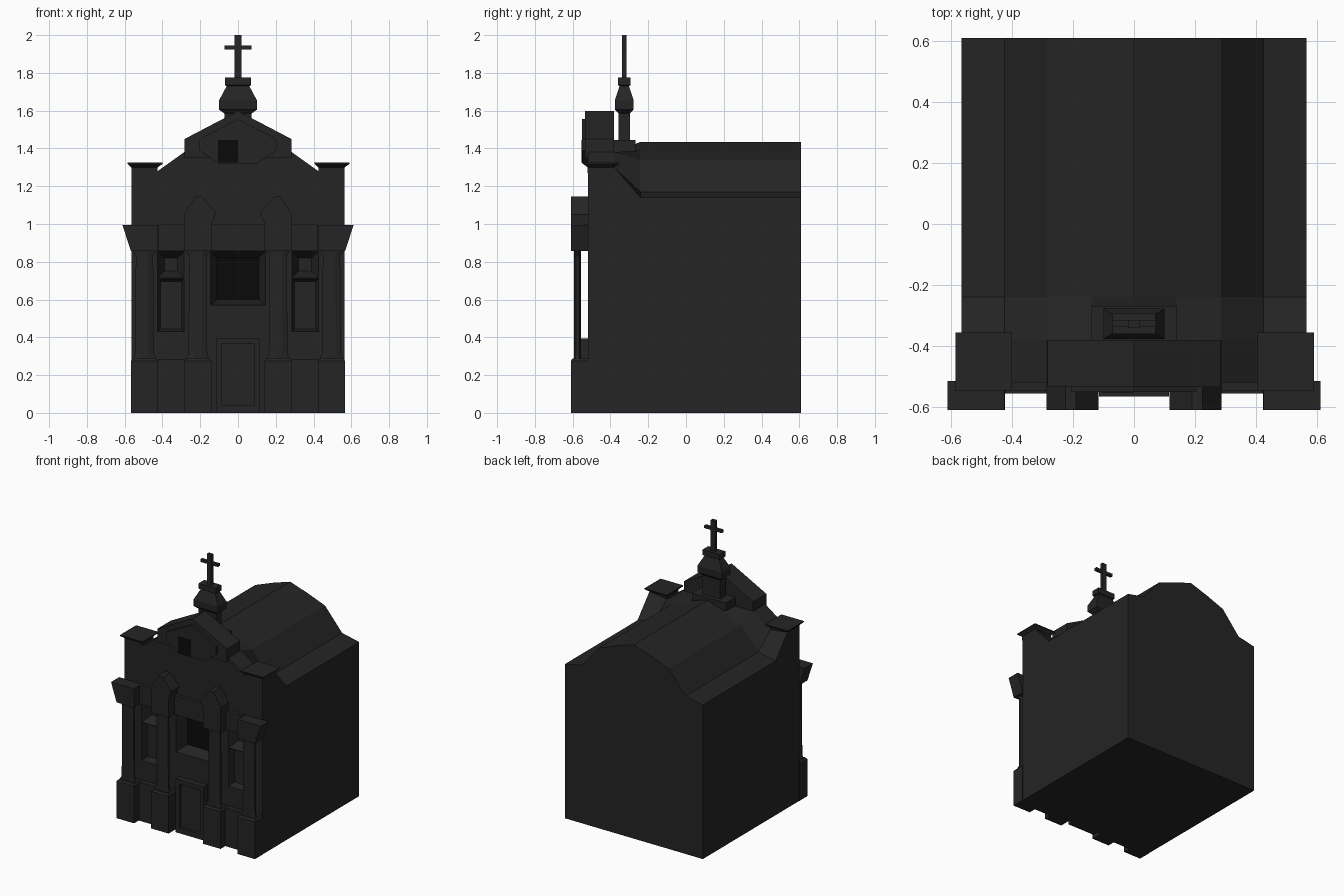
import bpy, bmesh, math

if "Cube" in bpy.data.objects:
    bpy.data.objects.remove(bpy.data.objects["Cube"])


def material(name, v):
    m = bpy.data.materials.new(name)
    m.diffuse_color = (v, v, v, 1)
    m.use_nodes = True
    m.node_tree.nodes["Principled BSDF"].inputs["Base Color"].default_value = m.diffuse_color
    return m


STONE = material("dark_stone", 0.018)
VOID = material("dark_opening", 0.003)


def loft(name, rings, mat=STONE):
    """Closed flat-faced solid through rings of equal point count."""
    bm = bmesh.new()
    vs = [[bm.verts.new(p) for p in r] for r in rings]
    n = len(rings[0])
    for a, b in zip(vs, vs[1:]):
        for i in range(n):
            j = (i + 1) % n
            bm.faces.new((a[i], a[j], b[j], b[i]))
    bm.faces.new(vs[0])
    bm.faces.new(vs[-1])
    bmesh.ops.recalc_face_normals(bm, faces=bm.faces)
    me = bpy.data.meshes.new(name)
    bm.to_mesh(me)
    bm.free()
    me.materials.append(mat)
    ob = bpy.data.objects.new(name, me)
    bpy.context.collection.objects.link(ob)
    return ob


def rect_z(x0, x1, y0, y1, z):
    return [(x0, y0, z), (x1, y0, z), (x1, y1, z), (x0, y1, z)]


def rect_y(x0, x1, z0, z1, y):
    return [(x0, y, z0), (x1, y, z0), (x1, y, z1), (x0, y, z1)]


def box(name, x0, x1, y0, y1, z0, z1, mat=STONE):
    return loft(name, [rect_z(x0, x1, y0, y1, z0), rect_z(x0, x1, y0, y1, z1)], mat)


def section(half, y):
    """Mirror a right-hand xz profile into a full ring at y."""
    pts = half + [(-x, z) for x, z in reversed(half) if x > 0]
    return [(x, y, z) for x, z in pts]


def prism(name, pts, y0, y1, mat=STONE):
    return loft(name, [[(x, y, z) for x, z in pts] for y in (y0, y1)], mat)


# Main hall: parapet front blending down into the curved roof
parapet = [(.565, 0), (.565, 1.3), (.425, 1.28), (.285, 1.38), (.14, 1.38), (0, 1.38)]
roof = [(.565, 0), (.565, 1.14), (.425, 1.17), (.285, 1.335), (.14, 1.39), (0, 1.435)]
hall = loft("hall", [section(parapet, -.52), section(parapet, -.38),
                     section(roof, -.24), section(roof, .61)])

# Splayed recesses cut in the front wall
recesses = [(0, .145, .57, .855, .11, .6, .82, .09)]
for s in (-1, 1):
    recesses += [(s * .355, .07, .43, .71, .055, .445, .695, .05),
                 (s * .355, .07, .715, .855, .035, .75, .82, .07)]
for cx, w, z0, z1, wi, zi0, zi1, d in recesses:
    cutter = loft("recess_cutter", [
        rect_y(cx - w, cx + w, z0, z1, -.54), rect_y(cx - w, cx + w, z0, z1, -.519),
        rect_y(cx - wi, cx + wi, zi0, zi1, -.52 + d)])
    mod = hall.modifiers.new("recess", 'BOOLEAN')
    mod.operation = 'DIFFERENCE'
    mod.solver = 'EXACT'
    mod.object = cutter
    bpy.context.view_layer.objects.active = hall
    bpy.ops.object.modifier_apply(modifier=mod.name)
    bpy.data.objects.remove(cutter)
box("front_window", -.11, .11, -.433, -.428, .6, .82, VOID)

# Door with projecting surround
for s in (-1, 1):
    a, b = sorted((s * .085, s * .115))
    box("door_jamb", a, b, -.565, -.51, 0, .395)
box("door_lintel", -.085, .085, -.565, -.51, .365, .395)
box("door_step", -.085, .085, -.565, -.51, 0, .04)
box("door_leaf", -.085, .085, -.545, -.51, .04, .365)

for s in (-1, 1):
    # Pedestals with chamfered tops, and free-standing columns
    for cx in (.495, .2125):
        c = s * cx
        loft("pedestal", [rect_z(c - .0715, c + .0715, -.61, -.515, 0),
                          rect_z(c - .0715, c + .0715, -.61, -.515, .275),
                          rect_z(c - .06, c + .06, -.6, -.515, .288)])
        rings = []
        for z, r in ((.285, .064), (.31, .05), (.83, .046), (.858, .064)):
            rings.append([(c + r * math.cos(math.pi * (k + .5) / 4) * 1.08,
                           -.574 + .02 * math.sin(math.pi * (k + .5) / 4), z) for k in range(8)])
        loft("column", rings)
    # Outer entablature block flares outward, inner one ends in a point
    prism("outer_capital", [(s * .425, .857), (s * .567, .857), (s * .612, .995),
                            (s * .425, .995)], -.61, -.515)
    prism("inner_capital", [(s * .14, .857), (s * .283, .857), (s * .283, 1.0), (s * .287, 1.05),
                            (s * .225, 1.145), (s * .19, 1.145), (s * .117, 1.06),
                            (s * .14, 1.0)], -.61, -.515)
    # Linking plinth and cornice between the columns
    a, b = sorted((s * .284, s * .4235))
    box("plinth_link", a, b, -.555, -.51, 0, .285)
    box("cornice_link", a, b, -.545, -.51, .857, .997)
    # Corner post cap
    c = s * .495
    loft("corner_cap", [rect_z(c - .07, c + .07, -.521, -.38, 1.27),
                        rect_z(c - .07, c + .07, -.521, -.38, 1.3),
                        rect_z(c - .09, c + .095, -.545, -.355, 1.318),
                        rect_z(c - .09, c + .095, -.545, -.355, 1.325)])
box("cornice_centre", -.1405, .1405, -.545, -.51, .857, .997)

# Gable with raised panel
gable = [(.283, 1.35), (.283, 1.45), (0, 1.598)]
loft("gable", [section(gable, -.535), section(gable, -.38)])
panel = [(.1, 1.32), (.205, 1.39), (.205, 1.45), (0, 1.555)]
loft("gable_panel", [section(panel, -.55), section(panel, -.51)])
box("gable_opening", -.105, 0, -.552, -.548, 1.325, 1.445, VOID)

# Turret: base block, neck, bulb and cross
box("turret_base", -.14, .14, -.39, -.268, 1.28, 1.445)
loft("turret", [rect_z(-x, x, -.327 - y, -.327 + y, z) for z, x, y in (
    (1.44, .072, .03), (1.585, .072, .03), (1.605, .1, .048), (1.655, .1, .05),
    (1.73, .06, .025), (1.735, .07, .033), (1.775, .07, .033))])
box("cross_post", -.018, .018, -.339, -.315, 1.77, 2.0)
box("cross_arm", -.072, .072, -.338, -.316, 1.925, 1.945)
